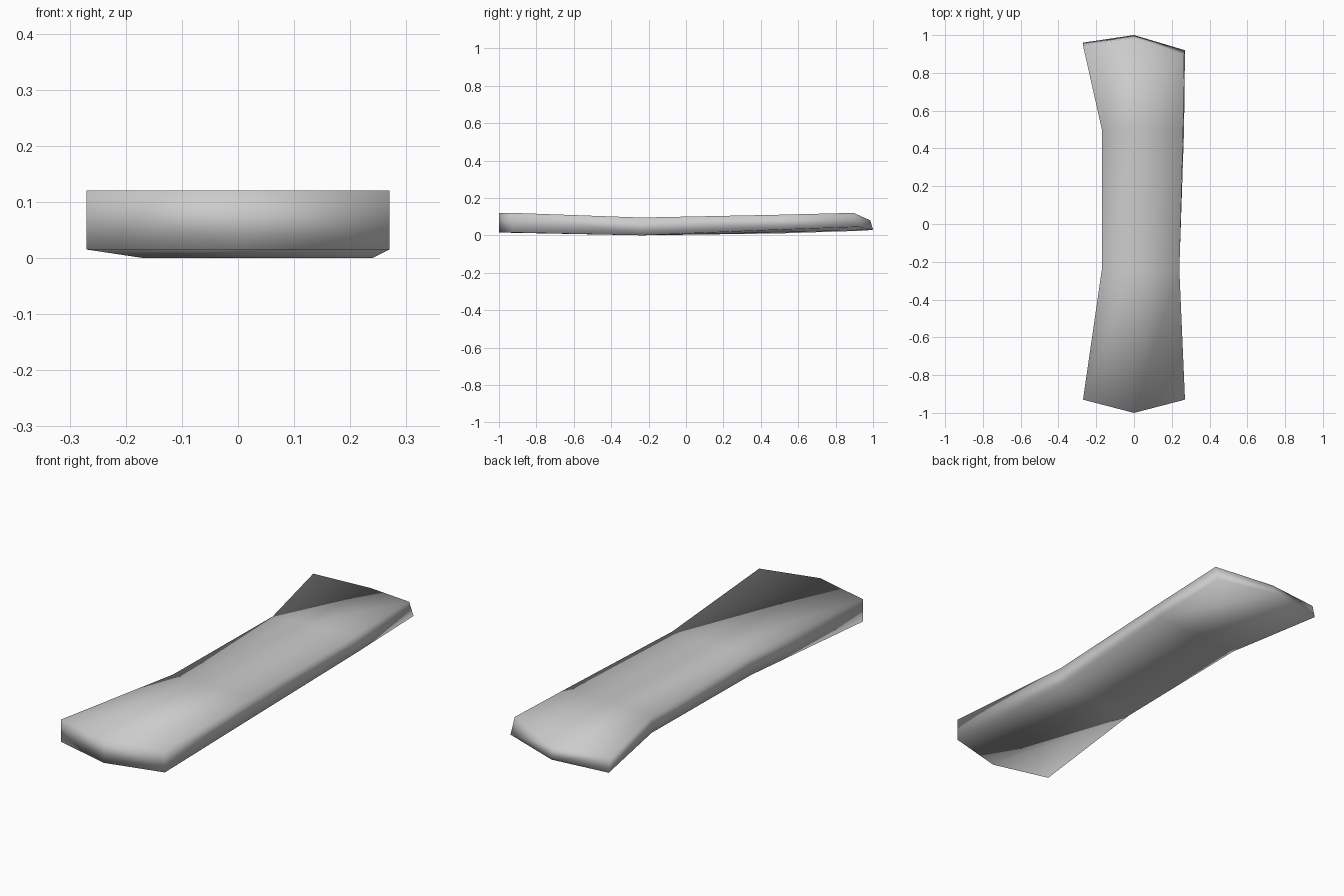
import bpy

cube = bpy.data.objects.get("Cube")
if cube:
    bpy.data.objects.remove(cube, do_unlink=True)

# One plain colour
grey = bpy.data.materials.new("light_grey")
grey.use_nodes = True
colour = (0.6, 0.6, 0.6, 1)
grey.diffuse_color = colour
grey.node_tree.nodes["Principled BSDF"].inputs["Base Color"].default_value = colour

# Cross-sections from front to back.
# Each holds the top points (right, middle, left), then the bottom points.
sections = [
    # pointed front end
    [(-.27, -.93, .12), (0, -1, .12), (.27, -.93, .12),
     (-.27, -.93, .015), (0, -1, .015), (.27, -.93, .015)],
    # narrow waist
    [(-.17, -.24, .095), (0, -.24, .095), (.24, -.24, .095),
     (-.17, -.24, 0), (0, -.24, 0), (.24, -.24, 0)],
    # start of the flare
    [(-.17, .5, .085), (0, .5, .1), (.26, .5, .11),
     (-.17, .5, .01), (0, .5, .015), (.265, .5, .03)],
    # twisted, bevelled back end
    [(-.27, .945, .09), (0, .985, .08), (.265, .895, .12),
     (-.27, .96, .025), (0, 1, .03), (.27, .92, .045)],
]

verts = [p for s in sections for p in s]
loop = [0, 1, 2, 5, 4, 3]          # ring order around a section
faces = []
for s in range(len(sections) - 1):
    a, b = s * 6, s * 6 + 6
    for i, k in enumerate(loop):
        n = loop[(i + 1) % 6]
        faces.append((a + k, a + n, b + n, b + k))

# End caps, two faces each so the middle stays pointed
last = 6 * (len(sections) - 1)
for i in (0, 1):
    faces.append((i, i + 3, i + 4, i + 1))
    faces.append((last + i, last + i + 1, last + i + 4, last + i + 3))

mesh = bpy.data.meshes.new("plank")
mesh.from_pydata(verts, [], faces)
mesh.materials.append(grey)
mesh.update()
plank = bpy.data.objects.new("plank", mesh)
bpy.context.collection.objects.link(plank)

# The whole surface is softly shaded, corners included
for poly in mesh.polygons:
    poly.use_smooth = True
